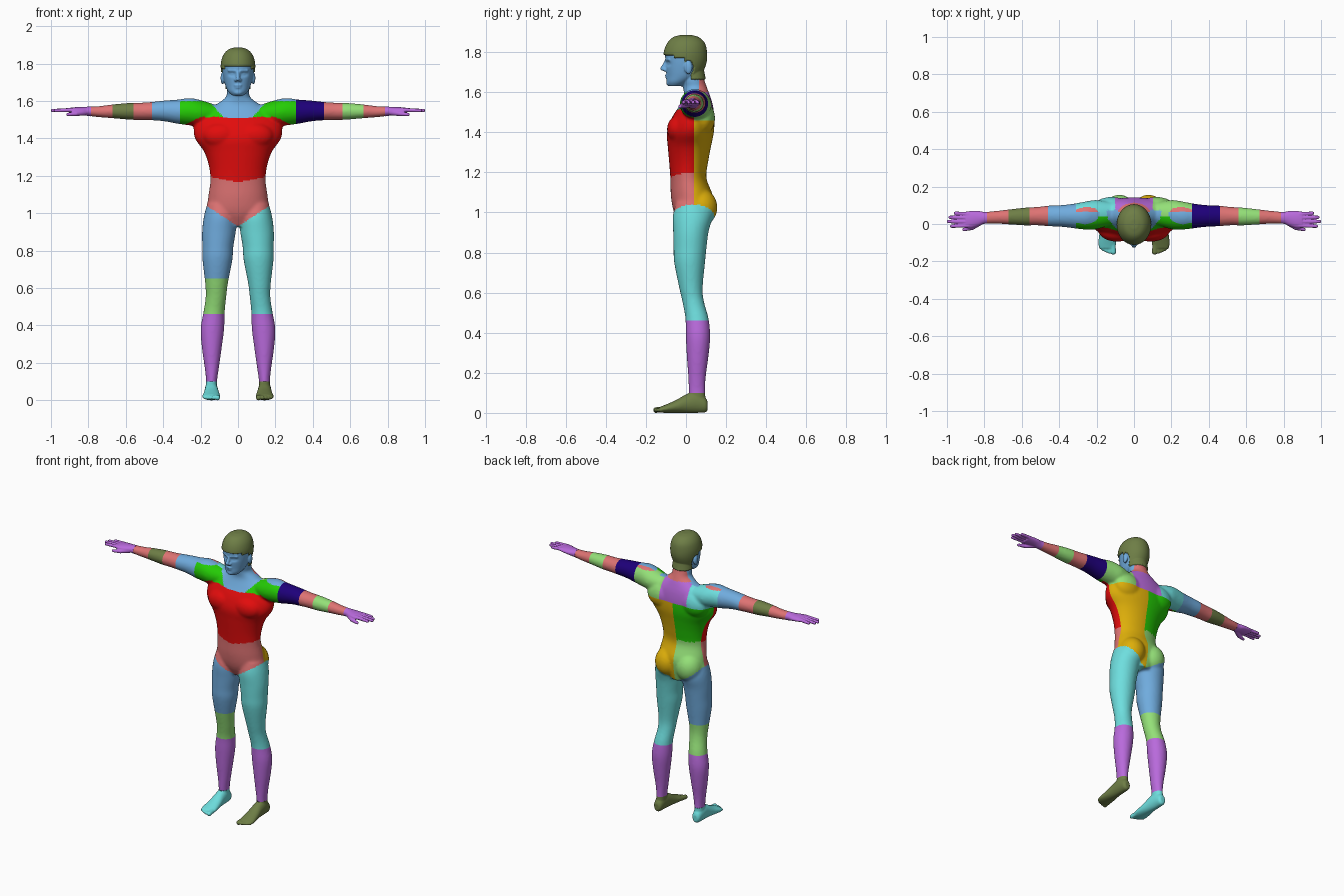
import bpy, bmesh, math
from mathutils import Vector, Matrix

if "Cube" in bpy.data.objects:
    bpy.data.objects.remove(bpy.data.objects["Cube"])

# ---- ten flat colours (sRGB, converted to linear) ----
PALETTE = [("olive", (110, 126, 70)), ("sky_blue", (112, 172, 222)), ("green", (36, 204, 5)),
           ("red", (226, 12, 12)), ("salmon", (222, 115, 115)), ("navy", (30, 0, 122)),
           ("light_green", (148, 224, 120)), ("purple", (185, 106, 220)),
           ("cyan", (110, 222, 222)), ("gold", (222, 175, 10))]
(OLIVE, SKY, GREEN, RED, SALMON, NAVY, LIME, PURPLE, CYAN, GOLD) = range(10)
MATS = []
for label, rgb in PALETTE:
    m = bpy.data.materials.new(label)
    m.diffuse_color = [((c / 255 + 0.055) / 1.055) ** 2.4 if c > 10 else c / 3295 for c in rgb] + [1]
    m.use_nodes = True
    m.node_tree.nodes["Principled BSDF"].inputs["Base Color"].default_value = m.diffuse_color
    MATS.append(m)

# ---- cross-sections: position along axis, two centres, two radii ----
TORSO = [(.93, 0, .045, .07, .07), (1.0, 0, .035, .16, .095), (1.08, 0, .03, .16, .105),
         (1.17, 0, .012, .148, .09), (1.25, 0, .013, .155, .097), (1.33, 0, .017, .182, .108),
         (1.40, 0, .022, .23, .117), (1.47, 0, .035, .235, .107), (1.53, 0, .05, .2, .085),
         (1.58, 0, .055, .12, .066), (1.62, 0, .046, .066, .06), (1.66, 0, .035, .06, .057),
         (1.72, 0, .025, .055, .055)]
ARM = [(.12, .055, 1.53, .06, .05), (.2, .05, 1.535, .078, .07), (.26, .045, 1.543, .075, .073),
       (.32, .043, 1.543, .066, .065), (.39, .043, 1.547, .058, .056), (.46, .043, 1.546, .055, .049),
       (.52, .042, 1.545, .049, .046), (.58, .04, 1.545, .048, .045), (.66, .038, 1.545, .041, .038),
       (.74, .036, 1.543, .034, .03), (.8, .033, 1.545, .032, .025), (.83, .03, 1.547, .04, .021),
       (.87, .024, 1.549, .046, .018), (.9, .022, 1.55, .044, .014)]
LEG = [(1.05, .095, .03, .07, .08), (.98, .095, .032, .088, .098), (.9, .102, .024, .09, .088),
       (.82, .108, .02, .083, .082), (.75, .11, .018, .08, .077), (.62, .115, .025, .06, .058),
       (.55, .118, .037, .055, .054), (.47, .128, .055, .057, .058), (.38, .137, .06, .063, .061),
       (.28, .14, .058, .053, .054), (.18, .14, .055, .039, .044), (.11, .141, .055, .03, .041),
       (.05, .143, .058, .03, .04)]
FOOT = [(.108, .143, .035, .016, .022), (.095, .143, .04, .028, .038), (.05, .143, .053, .034, .053),
        (0, .142, .046, .037, .046), (-.05, .142, .032, .043, .032), (-.1, .143, .021, .048, .021),
        (-.13, .143, .016, .043, .014)]
SKULL = [(1.878, 0, 0, .02, .025), (1.867, 0, 0, .05, .062), (1.84, 0, 0, .073, .088),
         (1.8, 0, -.003, .084, .1), (1.76, 0, -.003, .083, .1), (1.72, 0, -.008, .077, .093),
         (1.68, 0, -.017, .067, .08), (1.65, 0, -.039, .052, .057), (1.63, 0, -.052, .032, .036)]


def loft(bm, rings, axis, sx=1, n=32, steps=4):
    """Skin ellipses along an axis, eased with a Catmull-Rom spline."""
    p = [Vector(r) for r in rings]
    p = [p[0] * 2 - p[1]] + p + [p[-1] * 2 - p[-2]]
    dense = []
    for i in range(1, len(p) - 2):
        a, b, c, d = p[i - 1:i + 3]
        for s in range(steps):
            t = s / steps
            dense.append(0.5 * (b * 2 + (c - a) * t + (a * 2 - b * 5 + c * 4 - d) * t * t
                                + (b * 3 - a - c * 3 + d) * t ** 3))
    dense.append(p[-2])
    loops = []
    for t, a, b, ra, rb in dense:
        ring = []
        for k in range(n):
            w = 2 * math.pi * k / n
            u, v = a + ra * math.cos(w), b + rb * math.sin(w)
            ring.append(bm.verts.new({"x": (sx * t, u, v), "y": (sx * u, t, v), "z": (sx * u, v, t)}[axis]))
        loops.append(ring)
    for r0, r1 in zip(loops, loops[1:]):
        for k in range(n):
            bm.faces.new((r0[k], r0[(k + 1) % n], r1[(k + 1) % n], r1[k]))
    bm.faces.new(loops[0])
    bm.faces.new(loops[-1])


def ball(bm, c, r):
    bmesh.ops.create_uvsphere(bm, u_segments=24, v_segments=16, radius=1,
                              matrix=Matrix.Translation(c) @ Matrix.Diagonal(r).to_4x4())


def tube(bm, p0, p1, r0, r1):
    p0, p1 = Vector(p0), Vector(p1)
    d = p1 - p0
    rot = d.to_track_quat('Z', 'Y').to_matrix().to_4x4()
    bmesh.ops.create_cone(bm, cap_ends=True, segments=16, radius1=r0, radius2=r1, depth=d.length,
                          matrix=Matrix.Translation((p0 + p1) / 2) @ rot)
    ball(bm, p0, (r0,) * 3)
    ball(bm, p1, (r1,) * 3)


def colour(c):
    """Colour zones of the figure by position."""
    x, y, z = c
    ax, left = abs(x), x > 0
    if z > 1.4 and ax > .31:
        for end, col in ((.46, NAVY if left else SKY), (.56, SALMON),
                         (.67, LIME if left else OLIVE), (.785, SALMON), (2, PURPLE)):
            if ax < end:
                return col
    if z < .1:
        return OLIVE if left else CYAN
    if z < .46:
        return PURPLE
    if z < .93 + .65 * ax - .25 * max(0, y - .08) and z < 1.06:
        return CYAN if left else LIME if z < .65 else SKY
    if z > 1.6:
        ear = ((y - .012) / .024) ** 2 + ((z - 1.722) / .036) ** 2 < 1 and ax > .06
        if not ear and (z > 1.785 or (y > -.06 and z > 1.77) or (y > -.008 and z > 1.735)
                        or (y > .025 and z > 1.662)):
            return OLIVE
        return SALMON if y > .065 and z < 1.67 else SKY
    if z > 1.51 and y < .075 and ax < .075 + (z - 1.51) * .9:
        return SKY
    if y < .04:
        if z < 1.165 + .2 * ax:
            return SALMON
        return RED if z < 1.515 - .5 * max(0, ax - .2) else GREEN
    if z > 1.46:
        return PURPLE if ax < .1 else LIME if left else CYAN
    return GOLD if left else GREEN if z > 1.2 else LIME


def finish(name, bm, voxel, smooth, clips=(), cuts=(), tweak=None):
    """Fuse the pieces, trim, cut colour lines and paint."""
    bmesh.ops.recalc_face_normals(bm, faces=bm.faces)
    raw = bpy.data.meshes.new(name + "_raw")
    bm.to_mesh(raw)
    bm.free()
    ob = bpy.data.objects.new(name, raw)
    bpy.context.collection.objects.link(ob)
    mod = ob.modifiers.new("fuse", 'REMESH')
    mod.mode, mod.voxel_size = 'VOXEL', voxel
    mod = ob.modifiers.new("relax", 'SMOOTH')
    mod.factor, mod.iterations = .5, smooth
    mesh = bpy.data.meshes.new_from_object(ob.evaluated_get(bpy.context.evaluated_depsgraph_get()))
    ob.modifiers.clear()
    ob.data = mesh
    bpy.data.meshes.remove(raw)
    mesh.name = name
    mesh.materials.clear()
    for m in MATS:
        mesh.materials.append(m)
    bm = bmesh.new()
    bm.from_mesh(mesh)
    if tweak:
        for v in bm.verts:
            tweak(v.co)
    for clear, planes in ((True, clips), (False, cuts)):
        for co, no in planes:
            bmesh.ops.bisect_plane(bm, geom=bm.verts[:] + bm.edges[:] + bm.faces[:], dist=1e-5,
                                   plane_co=co, plane_no=no, clear_outer=clear)
    for f in bm.faces:
        f.smooth = True
        f.material_index = colour(f.calc_center_median())
    bm.to_mesh(mesh)
    bm.free()
    return ob


X, Y, Z = Vector((1, 0, 0)), Vector((0, 1, 0)), Vector((0, 0, 1))

# ---- body: torso, arms and legs ----
bm = bmesh.new()
loft(bm, TORSO, "z", n=48)
for s in (1, -1):
    loft(bm, ARM[:11], "x", s)
    loft(bm, LEG, "z", s)
    ball(bm, (s * .078, .07, 1.025), (.085, .087, .095))     # buttock
    ball(bm, (s * .09, -.035, 1.415), (.1, .06, .07))        # chest
    ball(bm, (s * .12, .085, 1.47), (.1, .06, .085))         # shoulder blade
cuts = [(Z * h, Z) for h in (.46, .65, 1.46)] + [(Y * .04, Y), (X * 0, X)]
cuts += [(X * s * d, X) for d in (.31, .46, .56, .67) for s in (1, -1)]
finish("body", bm, .0075, 8, [(X * .785, X), (X * -.785, -X), (Z * .1, -Z), (Z * 1.615, Z)], cuts)

# ---- hands and feet ----
FINGERS = [(.052, .058, .955), (.033, .036, .984), (.012, .013, .992), (-.008, -.012, .975)]
TOES = [(.110, -.15, .0145), (.131, -.149, .0105), (.148, -.143, .01), (.163, -.136, .0095), (.177, -.126, .009)]


def flatten(co):
    co.z = max(co.z, 0)


for s, side in ((1, "left"), (-1, "right")):
    bm = bmesh.new()
    loft(bm, ARM[7:], "x", s)
    for y0, y1, tip in FINGERS:
        tube(bm, (s * .885, y0, 1.552), (s * tip, y1, 1.549), .0115, .009)
    tube(bm, (s * .82, .012, 1.54), (s * .865, -.02, 1.532), .017, .0125)
    tube(bm, (s * .865, -.02, 1.532), (s * .91, -.03, 1.528), .0125, .009)
    finish(side + "_hand", bm, .0035, 3, [(X * s * .785, X * -s)])

    bm = bmesh.new()
    loft(bm, LEG[9:], "z", s)
    loft(bm, FOOT, "y", s)
    for x, y, r in TOES:
        tube(bm, (s * (x * .9 + .014), -.105, .019), (s * x, y, .014), r, r)
    finish(side + "_foot", bm, .0045, 4, [(Z * .1, Z)], tweak=flatten)


# ---- head with neck, nose, ears, lips and eye sockets ----
def eyes(co):
    if co.y < -.05:
        dx, dz = abs(co.x) - .032, co.z - 1.743
        co.y += .012 * math.exp(-(dx / .018) ** 2 - (dz / .011) ** 2)
        co.y -= .006 * math.exp(-(dx / .011) ** 2 - (dz / .006) ** 2)


bm = bmesh.new()
loft(bm, SKULL, "z", n=40)
loft(bm, TORSO[8:], "z", n=40)
tube(bm, (0, -.098, 1.755), (0, -.116, 1.718), .009, .012)
ball(bm, (0, -.093, 1.684), (.022, .012, .006))
ball(bm, (0, -.091, 1.672), (.019, .012, .006))
ball(bm, (0, -.08, 1.646), (.026, .019, .015))
for s in (1, -1):
    ball(bm, (s * .011, -.104, 1.712), (.01, .012, .009))
    ball(bm, (s * .082, .012, 1.722), (.011, .02, .032))
    tube(bm, (s * .014, -.1, 1.761), (s * .05, -.084, 1.763), .006, .006)
head = finish("head", bm, .0045, 3, [(Z * 1.615, -Z)], tweak=eyes)

# ---- hair: the olive part of the scalp, lifted off as its own thick cap ----
hair = bpy.data.objects.new("hair", head.data.copy())
bpy.context.collection.objects.link(hair)
for ob, keep in ((hair, True), (head, False)):
    bm = bmesh.new()
    bm.from_mesh(ob.data)
    bmesh.ops.delete(bm, geom=[f for f in bm.faces if (f.material_index == OLIVE) != keep], context='FACES')
    if keep:
        bm.normal_update()
        lift = [(v, v.normal.copy()) for v in bm.verts if not v.is_boundary]
        for v, no in lift:
            v.co += no * .008
    bm.to_mesh(ob.data)
    bm.free()
